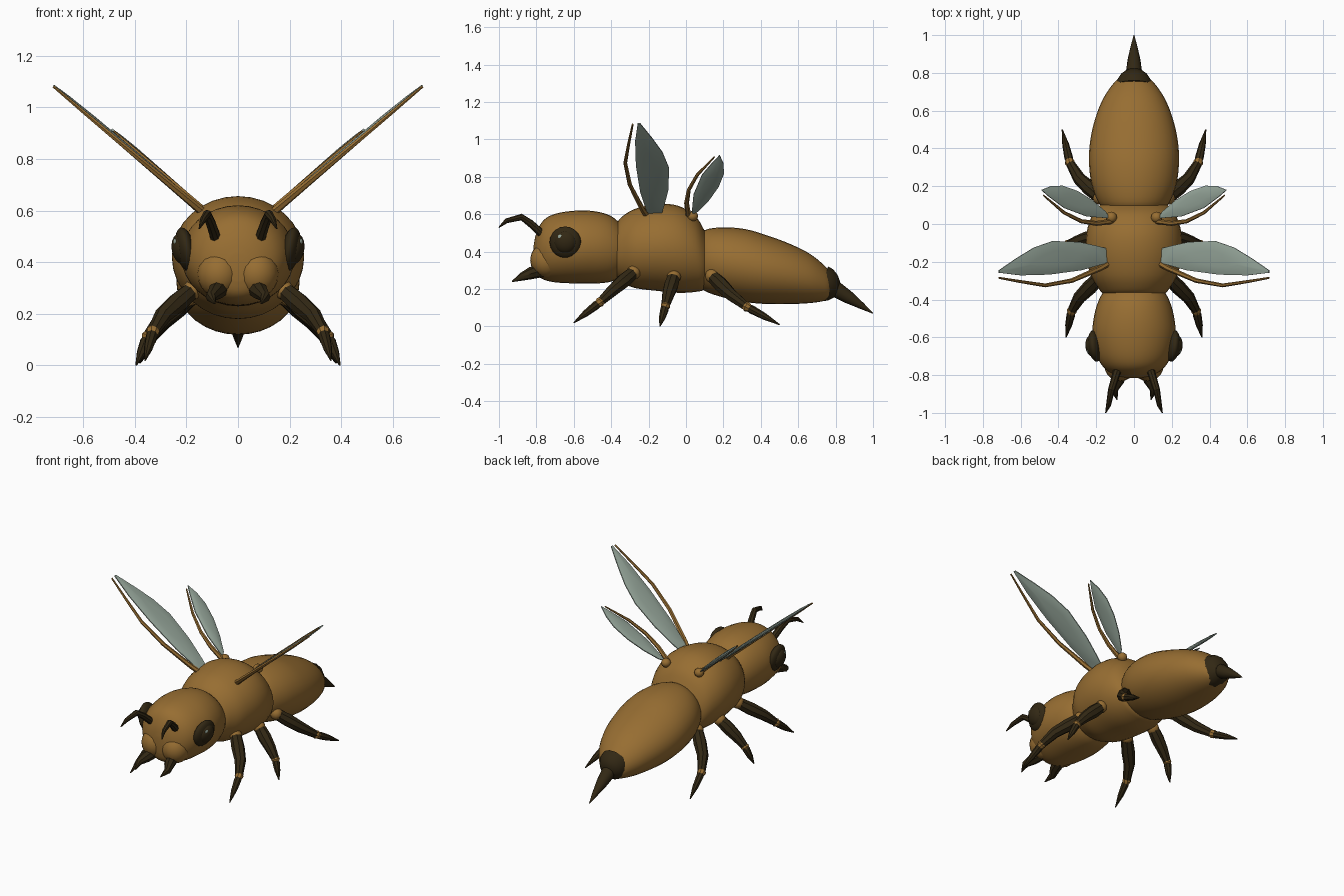
import bpy, bmesh, math
from mathutils import Vector

if "Cube" in bpy.data.objects:
    bpy.data.objects.remove(bpy.data.objects["Cube"])


def material(name, rgb):
    m = bpy.data.materials.new(name)
    m.diffuse_color = (*rgb, 1)
    m.use_nodes = True
    m.node_tree.nodes["Principled BSDF"].inputs["Base Color"].default_value = m.diffuse_color
    return m


TAN = material("amber_brown", (0.31, 0.155, 0.032))
DARK = material("dark_brown", (0.032, 0.021, 0.007))
GREY = material("wing_grey", (0.32, 0.40, 0.34))


def finish(bm, name, mat, angle=40):
    bmesh.ops.recalc_face_normals(bm, faces=bm.faces)
    me = bpy.data.meshes.new(name)
    bm.to_mesh(me)
    bm.free()
    ob = bpy.data.objects.new(name, me)
    bpy.context.collection.objects.link(ob)
    me.materials.append(mat)
    bpy.ops.object.select_all(action='DESELECT')
    ob.select_set(True)
    bpy.context.view_layer.objects.active = ob
    bpy.ops.object.shade_smooth_by_angle(angle=math.radians(angle))
    return ob


def skin(bm, rings):
    """Join rings of points with quads and close both ends."""
    vs = [[bm.verts.new(p) for p in r] for r in rings]
    n = len(vs[0])
    for a, b in zip(vs, vs[1:]):
        for i in range(n):
            bm.faces.new((a[i], a[(i + 1) % n], b[(i + 1) % n], b[i]))
    bm.faces.new(vs[0])
    bm.faces.new(vs[-1])


def smooth_rows(rows, steps=4):
    """Catmull-Rom interpolation of profile rows."""
    rows = [Vector(r) for r in rows]
    ext = [rows[0]] + rows + [rows[-1]]
    out = []
    for a, b, c, d in zip(ext, ext[1:], ext[2:], ext[3:]):
        for k in range(steps):
            t = k / steps
            out.append(0.5 * (2 * b + (c - a) * t + (2 * a - 5 * b + 4 * c - d) * t * t
                              + (3 * b - a - 3 * c + d) * t ** 3))
    return out + [rows[-1]]


def body(name, rows, mat, n=32):
    """Rows are y, half width, bottom z, top z."""
    bm = bmesh.new()
    rings = []
    for y, w, lo, hi in smooth_rows(rows):
        rings.append([(w * math.cos(i * math.tau / n), y,
                       (lo + hi) / 2 + (hi - lo) / 2 * math.sin(i * math.tau / n))
                      for i in range(n)])
    skin(bm, rings)
    return finish(bm, name, mat, 60)


def tube(name, pts, radii, mat, n=8, angle=40):
    bm = bmesh.new()
    pts = [Vector(p) for p in pts]
    rings = []
    for i, p in enumerate(pts):
        d = (pts[min(i + 1, len(pts) - 1)] - pts[max(i - 1, 0)]).normalized()
        u = d.cross(Vector((0, 0, 1))).normalized()
        v = d.cross(u)
        rings.append([p + radii[i] * (u * math.cos(k * math.tau / n) + v * math.sin(k * math.tau / n))
                      for k in range(n)])
    skin(bm, rings)
    return finish(bm, name, mat, angle)


def ball(name, loc, size, mat, rot=(0, 0, 0), seg=20):
    bm = bmesh.new()
    bmesh.ops.create_uvsphere(bm, u_segments=seg, v_segments=seg // 2, radius=1)
    ob = finish(bm, name, mat, 60)
    ob.location, ob.scale, ob.rotation_euler = loc, size, rot
    return ob


def wing(name, outline, s, plane, mat):
    """Thin lens-shaped blade on a sloping plane z = z0 + slope * (x - x0)."""
    x0, z0, slope = plane
    up = Vector((-slope, 0, 1)).normalized()
    pts = [Vector((x, y, z0 + slope * (x - x0))) for x, y in outline]
    mid = sum(pts, Vector()) / len(pts)
    bm = bmesh.new()
    rings = []
    for k, h in ((0.45, -0.011), (0.8, -0.008), (1, -0.003), (1, 0.003), (0.8, 0.008), (0.45, 0.011)):
        rings.append([mid + (p - mid) * k + up * h for p in pts])
    skin(bm, [[(s * p.x, p.y, p.z) for p in r] for r in rings])
    return finish(bm, name, mat, 50)


# Head, thorax and abdomen
body("head", [(-0.815, 0.04, 0.33, 0.43), (-0.80, 0.10, 0.28, 0.50), (-0.76, 0.16, 0.25, 0.57),
              (-0.69, 0.20, 0.235, 0.605), (-0.58, 0.22, 0.23, 0.62), (-0.48, 0.21, 0.23, 0.615),
              (-0.40, 0.185, 0.24, 0.59), (-0.34, 0.15, 0.27, 0.54)], TAN)
body("thorax", [(-0.37, 0.165, 0.25, 0.55), (-0.345, 0.185, 0.235, 0.585), (-0.27, 0.23, 0.205, 0.63),
                (-0.15, 0.255, 0.19, 0.655), (-0.04, 0.25, 0.18, 0.645), (0.05, 0.22, 0.185, 0.59),
                (0.10, 0.18, 0.20, 0.51), (0.13, 0.12, 0.26, 0.44)], TAN)
body("abdomen", [(0.06, 0.13, 0.23, 0.46), (0.10, 0.18, 0.19, 0.515), (0.20, 0.222, 0.155, 0.53),
                 (0.32, 0.238, 0.13, 0.52), (0.44, 0.232, 0.12, 0.485), (0.56, 0.205, 0.12, 0.44),
                 (0.66, 0.165, 0.125, 0.39), (0.73, 0.12, 0.135, 0.335), (0.77, 0.08, 0.15, 0.29),
                 (0.785, 0.03, 0.19, 0.25)], TAN)

# Stinger with its collar
tube("stinger_collar", [(0, 0.73, 0.228), (0, 0.755, 0.22), (0, 0.785, 0.208), (0, 0.81, 0.20)],
     [0.10, 0.094, 0.075, 0.045], DARK, 14)
tube("stinger", [(0, 0.78, 0.212), (0, 0.87, 0.155), (0, 0.94, 0.11), (0, 1.0, 0.07)],
     [0.046, 0.034, 0.018, 0.002], DARK, 12)

# Leg paths: hip, knee, ankle, foot tip
LEGS = {
    "front_leg": [(0.18, -0.28, 0.29), (0.29, -0.39, 0.195), (0.33, -0.46, 0.13), (0.36, -0.60, 0.02)],
    "middle_leg": [(0.20, -0.065, 0.265), (0.30, -0.095, 0.17), (0.35, -0.11, 0.11), (0.395, -0.14, 0.0)],
    "hind_leg": [(0.18, 0.14, 0.27), (0.29, 0.24, 0.17), (0.34, 0.325, 0.105), (0.38, 0.50, 0.01)],
}

for s, side in ((1, "left"), (-1, "right")):
    def mir(pts):
        return [(s * x, y, z) for x, y, z in pts]

    # Cheek lobes
    ball("cheek_" + side, (s * 0.073, -0.745, 0.355), (0.085, 0.088, 0.092), TAN)

    # Eyes: rim, bulge and glint
    tilt = (0, s * 0.18, -s * 0.12)
    ball("eye_rim_" + side, (s * 0.205, -0.645, 0.45), (0.036, 0.085, 0.086), DARK, tilt)
    ball("eye_" + side, (s * 0.215, -0.645, 0.452), (0.042, 0.062, 0.063), DARK, tilt)
    ball("eye_glint_" + side, (s * 0.243, -0.672, 0.478), (0.007, 0.014, 0.014), GREY, tilt, 12)

    # Antennae and mandibles
    tube("antenna_" + side, mir([(0.085, -0.765, 0.49), (0.105, -0.83, 0.55), (0.12, -0.88, 0.585),
                                 (0.135, -0.96, 0.565), (0.15, -1.0, 0.53)]),
         [0.022, 0.020, 0.018, 0.013, 0.003], DARK)
    tube("mandible_" + side, mir([(0.07, -0.77, 0.30), (0.085, -0.83, 0.285), (0.105, -0.88, 0.265),
                                  (0.09, -0.93, 0.24)]), [0.036, 0.033, 0.021, 0.003], DARK)

    # Legs with pale joints
    for name, path in LEGS.items():
        h, k, a, t = [Vector(p) for p in mir(path)]
        ball(f"{name}_hip_{side}", h, (0.038, 0.038, 0.038), TAN, seg=12)
        tube(f"{name}_upper_{side}", [h.lerp(k, 0.1), h.lerp(k, 0.5), k, a],
             [0.036, 0.040, 0.034, 0.023], DARK)
        tube(f"{name}_joint_{side}", [a.lerp(k, 0.15), a, a.lerp(t, 0.1)],
             [0.022, 0.027, 0.020], TAN)
        tube(f"{name}_lower_{side}", [a, a.lerp(t, 0.15), a.lerp(t, 0.55), t],
             [0.018, 0.023, 0.018, 0.003], DARK)

    # Front wings and their leading spars
    fp = (0.15, 0.61, 0.842)
    wing("front_wing_" + side, [(0.14, -0.205), (0.14, -0.13), (0.20, -0.115), (0.29, -0.095), (0.43, -0.09),
                                (0.53, -0.125), (0.62, -0.18), (0.715, -0.245), (0.715, -0.258),
                                (0.60, -0.272), (0.45, -0.268), (0.28, -0.245)], s, fp, GREY)
    tube("front_wing_spar_" + side,
         mir([(x, y, 0.605 + 0.842 * (x - 0.15)) for x, y in
              ((0.12, -0.20), (0.18, -0.235), (0.33, -0.30), (0.47, -0.325), (0.60, -0.305), (0.715, -0.285))]),
         [0.017, 0.015, 0.012, 0.010, 0.008, 0.005], TAN, 6)

    # Hind wings, spars and root knobs
    hp = (0.12, 0.59, 0.88)
    wing("hind_wing_" + side, [(0.13, 0.03), (0.15, 0.065), (0.22, 0.125), (0.30, 0.175), (0.38, 0.203),
                               (0.44, 0.20), (0.49, 0.18), (0.45, 0.145), (0.37, 0.085), (0.25, 0.04)],
         s, hp, GREY)
    tube("hind_wing_spar_" + side,
         mir([(x, y, 0.59 + 0.88 * (x - 0.12)) for x, y in
              ((0.11, 0.015), (0.20, 0.003), (0.28, 0.015), (0.37, 0.06), (0.48, 0.152))]),
         [0.015, 0.013, 0.011, 0.009, 0.004], TAN, 6)
    ball("hind_wing_knob_" + side, (s * 0.12, 0.035, 0.59), (0.03, 0.03, 0.028), TAN, seg=12)
